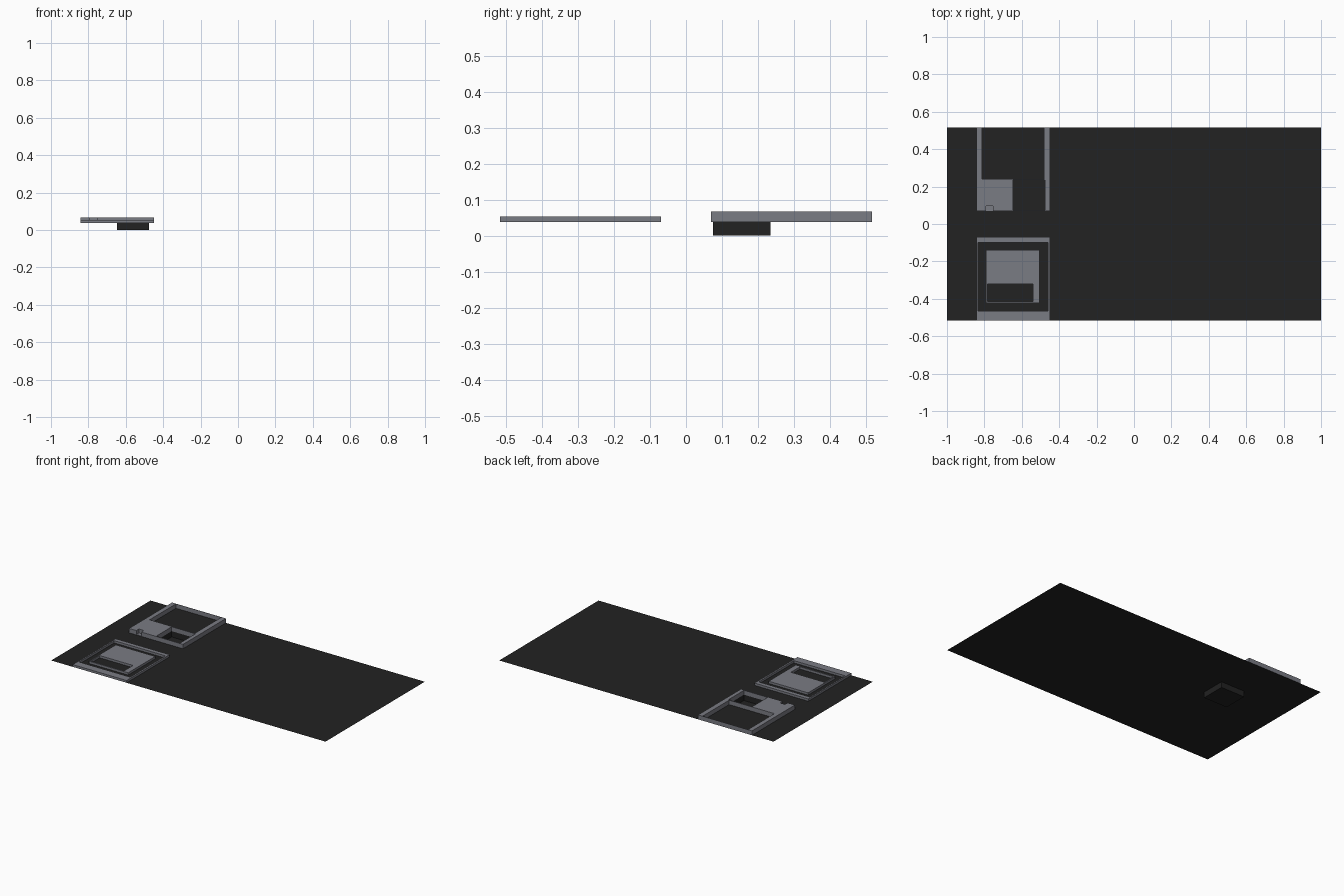
import bpy, bmesh

if "Cube" in bpy.data.objects:
    bpy.data.objects.remove(bpy.data.objects["Cube"])

def material(name, rgb):
    m = bpy.data.materials.new(name)
    m.diffuse_color = (*rgb, 1)
    m.use_nodes = True
    m.node_tree.nodes["Principled BSDF"].inputs["Base Color"].default_value = m.diffuse_color
    return m

DARK = material("dark ground", (0.016, 0.016, 0.016))
GREY = material("concrete grey", (0.195, 0.20, 0.23))
Z = 0.038        # ground level
HALF_Y = 0.517

def finish(bm, name, mat):
    bmesh.ops.remove_doubles(bm, verts=bm.verts, dist=1e-5)
    me = bpy.data.meshes.new(name)
    bm.to_mesh(me)
    bm.free()
    me.materials.append(mat)
    ob = bpy.data.objects.new(name, me)
    bpy.context.collection.objects.link(ob)
    return ob

def inside(x, y, r):
    return r[0] < x < r[1] and r[2] < y < r[3]

def cells(rect, holes):
    """Split a rectangle by the hole edges; yield grid lines and a solid test."""
    xs = sorted({v for r in [rect] + holes for v in r[:2]})
    ys = sorted({v for r in [rect] + holes for v in r[2:]})
    def solid(i, j):
        if not (0 <= i < len(xs) - 1 and 0 <= j < len(ys) - 1):
            return False
        x, y = (xs[i] + xs[i + 1]) / 2, (ys[j] + ys[j + 1]) / 2
        return not any(inside(x, y, h) for h in holes)
    return xs, ys, solid

def sheet(bm, rect, holes, z0, z1=None):
    """Flat sheet at z0, with walls and a top at z1 if given."""
    xs, ys, solid = cells(rect, holes)
    top = z0 if z1 is None else z1
    def quad(pts):
        bm.faces.new([bm.verts.new(p) for p in pts])
    for i in range(len(xs) - 1):
        for j in range(len(ys) - 1):
            if not solid(i, j):
                continue
            a, b, c, d = xs[i], xs[i + 1], ys[j], ys[j + 1]
            quad([(a, c, top), (b, c, top), (b, d, top), (a, d, top)])
            if z1 is None:
                continue
            for di, dj, p, q in ((0, -1, (a, c), (b, c)), (1, 0, (b, c), (b, d)),
                                 (0, 1, (b, d), (a, d)), (-1, 0, (a, d), (a, c))):
                if not solid(i + di, j + dj):
                    quad([(*p, z0), (*q, z0), (*q, z1), (*p, z1)])

# Ground sheet with a sunken pit
pit = (-0.648, -0.475, 0.075, 0.235)
bm = bmesh.new()
sheet(bm, (-1, 1, -HALF_Y, HALF_Y), [pit], Z)
a, b, c, d = pit
ring = [(a, c), (b, c), (b, d), (a, d)]
for k in range(4):
    p, q = ring[k], ring[(k + 1) % 4]
    bm.faces.new([bm.verts.new(v) for v in ((*q, Z), (*p, Z), (*p, 0), (*q, 0))])
bm.faces.new([bm.verts.new((*p, 0)) for p in ring])
finish(bm, "ground_with_pit", DARK)

# Rear block: open yard, pit opening and a small door notch
bm = bmesh.new()
yard = (-0.813, -0.482, 0.24, HALF_Y - 0.002)
notch = (-0.79, -0.754, 0.07, 0.097)
sheet(bm, (-0.843, -0.45, 0.07, HALF_Y), [yard, pit, notch], Z, 0.067)
finish(bm, "rear_block_walls", GREY)

# Door step floor inside the notch
bm = bmesh.new()
sheet(bm, notch, [], Z, Z + 0.003)
finish(bm, "door_step", GREY)

# Front block: outer rim and inner platform with an opening
bm = bmesh.new()
sheet(bm, (-0.843, -0.45, -HALF_Y, -0.07), [(-0.834, -0.461, -0.465, -0.098)], Z, 0.053)
finish(bm, "front_block_rim", GREY)

bm = bmesh.new()
sheet(bm, (-0.792, -0.505, -0.422, -0.14), [(-0.784, -0.541, -0.414, -0.32)], Z, 0.053)
finish(bm, "front_block_platform", GREY)
